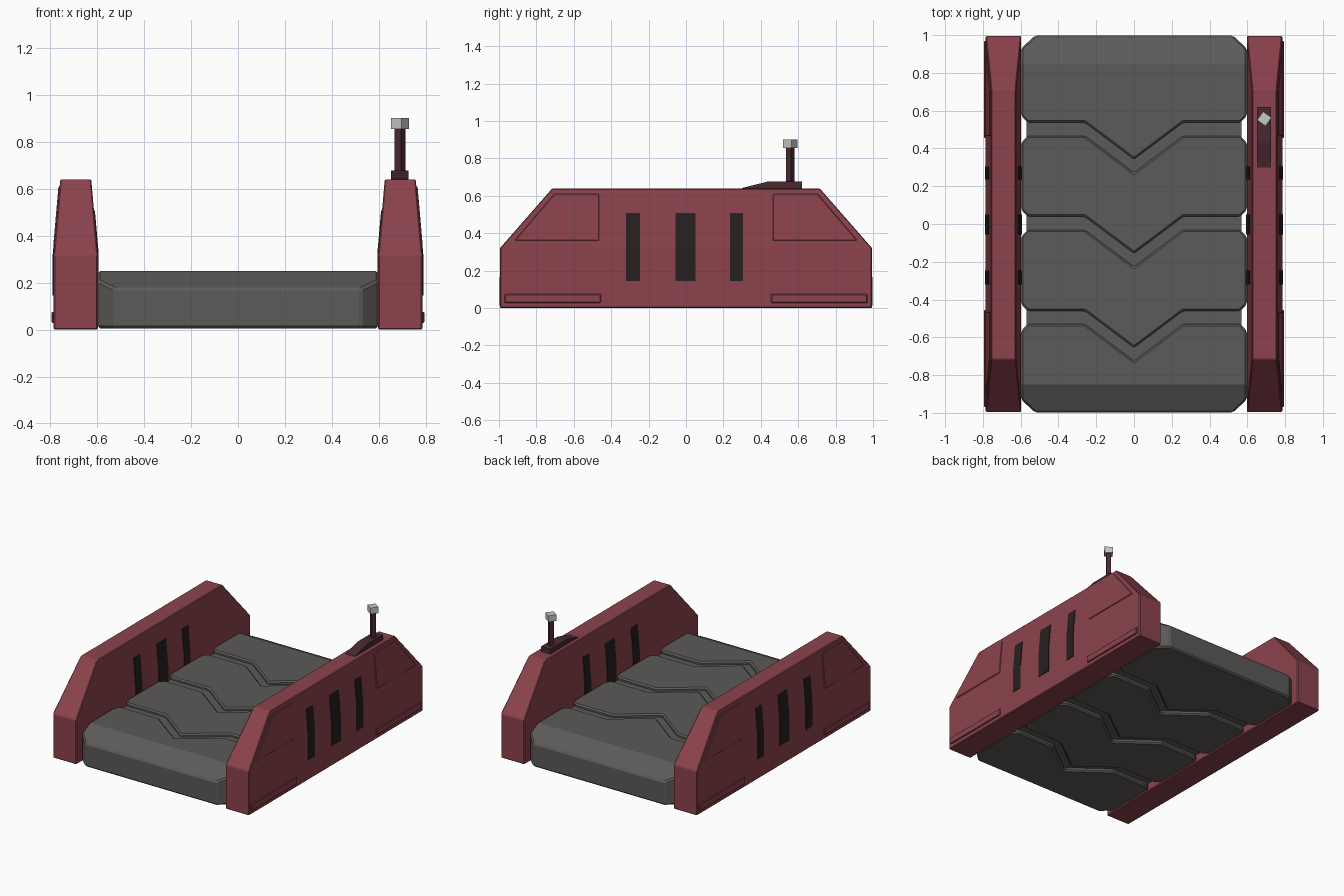
import bpy, bmesh
from mathutils import Vector

if "Cube" in bpy.data.objects:
    bpy.data.objects.remove(bpy.data.objects["Cube"])


def material(name, rgb):
    m = bpy.data.materials.new(name)
    m.diffuse_color = (*rgb, 1)
    m.use_nodes = True
    m.node_tree.nodes["Principled BSDF"].inputs["Base Color"].default_value = m.diffuse_color
    return m


RED = material("dull red", (0.26, 0.055, 0.072))
GREY = material("dark grey", (0.108, 0.103, 0.098))
BLACK = material("brown black", (0.02, 0.014, 0.014))
MAROON = material("dark maroon", (0.068, 0.022, 0.032))
LIGHT = material("light grey", (0.58, 0.58, 0.56))


def finish(bm, name, mat, mirror=(False, False), bevel=0.0):
    bmesh.ops.recalc_face_normals(bm, faces=bm.faces)
    me = bpy.data.meshes.new(name)
    bm.to_mesh(me)
    bm.free()
    me.materials.append(mat)
    ob = bpy.data.objects.new(name, me)
    bpy.context.collection.objects.link(ob)
    if bevel:
        b = ob.modifiers.new("bevel", 'BEVEL')
        b.width, b.segments = bevel, 1
    if any(mirror):
        mm = ob.modifiers.new("mirror", 'MIRROR')
        mm.use_axis = (*mirror, False)
        mm.use_mirror_merge = False
    return ob


def prism_mesh(points, move):
    bm = bmesh.new()
    face = bm.faces.new([bm.verts.new(p) for p in points])
    new = bmesh.ops.extrude_face_region(bm, geom=[face], use_keep_orig=True)["geom"]
    bmesh.ops.translate(bm, vec=Vector(move), verts=[g for g in new if isinstance(g, bmesh.types.BMVert)])
    return bm


def prism(name, points, move, mat, **kw):
    return finish(prism_mesh(points, move), name, mat, **kw)


# rail cross-section: straight up to z 0.32, then leaning inward
def outer(z):
    return 0.785 - 0.028 * max(0, z - 0.32) / 0.32


def inner(z):
    return 0.597 + 0.028 * max(0, z - 0.32) / 0.32


# side rails: hull split at the waist and narrowed above it
bm = bmesh.new()
rings = []
for side in (inner, outer):
    rings.append([bm.verts.new((side(z), y, z)) for y, z in
                  ((-0.995, 0), (0.995, 0), (0.995, 0.32), (0.715, 0.64), (-0.715, 0.64), (-0.995, 0.32))])
for r in rings:
    bm.faces.new((r[0], r[1], r[2], r[5]))
    bm.faces.new((r[5], r[2], r[3], r[4]))
for i in range(6):
    j = (i + 1) % 6
    bm.faces.new((rings[0][i], rings[0][j], rings[1][j], rings[1][i]))
finish(bm, "side_rail", RED, mirror=(True, False), bevel=0.005)

# dark slots showing on both faces of each rail
for y0, y1 in ((-0.32, -0.245), (-0.055, 0.05), (0.235, 0.305)):
    zs = (0.145, 0.32, 0.508)
    pts = [(inner(z) - 0.004, y0, z) for z in zs] + [(outer(z) + 0.004, y0, z) for z in reversed(zs)]
    prism("rail_slot", pts, (0, y1 - y0, 0), BLACK, mirror=(True, False))

# corner panels and low strips on the outer faces
trap = ((0.465, 0.36), (0.918, 0.36), (0.705, 0.61), (0.465, 0.61))
prism("corner_panel", [(outer(z) - 0.01, y, z) for y, z in trap], (0.015, 0, 0), RED,
      mirror=(True, True), bevel=0.004)
strip = ((0.455, 0.028), (0.97, 0.028), (0.97, 0.075), (0.455, 0.075))
prism("low_strip", [(0.775, y, z) for y, z in strip], (0.019, 0, 0), RED,
      mirror=(True, True), bevel=0.004)


# tread: four blocks split by chevron gaps
def chevron(y, s):
    """Edge of a gap from left to right, corners cut toward s."""
    return [(-0.597, y + s * 0.035), (-0.562, y), (-0.26, y), (0, y - 0.195),
            (0.26, y), (0.562, y), (0.597, y + s * 0.035)]


front = [(-0.597, -0.93), (-0.525, -0.997), (0.525, -0.997), (0.597, -0.93)]
back = [(x, -y) for x, y in front]
gaps = (-0.495, 0.004, 0.502)
lows = [front] + [chevron(g + 0.035, 1) for g in gaps]
highs = [chevron(g - 0.035, -1) for g in gaps] + [back]
for k, (low, high) in enumerate(zip(lows, highs)):
    bm = prism_mesh([(x, y, 0.005) for x, y in low + high[::-1]], (0, 0, 0.245))
    if k in (0, 3):
        # sloping upper edge at each end of the tread
        s = -1 if k == 0 else 1
        cut = bmesh.ops.bisect_plane(bm, geom=bm.verts[:] + bm.edges[:] + bm.faces[:],
                                     plane_co=(0, s * 0.85, 0.25), plane_no=(0, s * 0.075, 0.147),
                                     clear_outer=True)
        bmesh.ops.holes_fill(bm, edges=[e for e in bm.edges if e.is_boundary], sides=0)
    finish(bm, "tread_block", GREY, bevel=0.01)

# tread core seen at the bottom of the gaps
prism("tread_core", [(-0.568, -0.82, 0.03), (0.568, -0.82, 0.03), (0.568, 0.82, 0.03), (-0.568, 0.82, 0.03)],
      (0, 0, 0.198), GREY)

# mast on the right rail: wedge foot, twisted post, square head
foot = ((0.30, 0.635), (0.62, 0.635), (0.62, 0.677), (0.44, 0.677), (0.30, 0.642))
prism("mast_foot", [(0.652, y, z) for y, z in foot], (0.074, 0, 0), MAROON)


def twisted_box(name, size, z0, z1, mat):
    bpy.ops.mesh.primitive_cube_add(size=1, location=(0.69, 0.557, (z0 + z1) / 2), rotation=(0, 0, 0.95))
    ob = bpy.context.object
    ob.name = name
    ob.scale = (size, size, z1 - z0)
    ob.data.materials.append(mat)


twisted_box("mast_post", 0.033, 0.66, 0.86, MAROON)
twisted_box("mast_head", 0.055, 0.855, 0.90, LIGHT)
